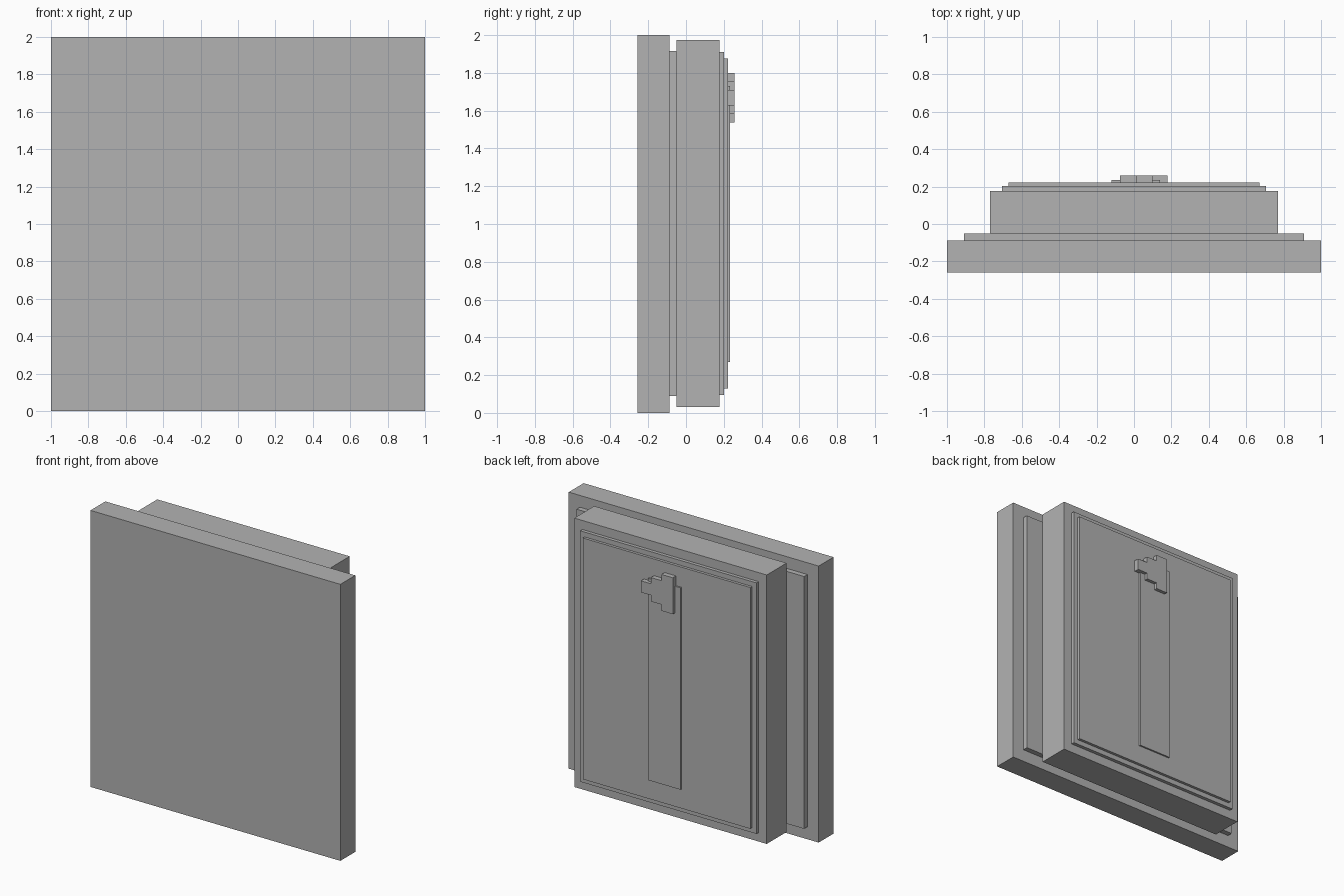
import bpy
import bmesh

cube = bpy.data.objects.get("Cube")
if cube:
    bpy.data.objects.remove(cube, do_unlink=True)

# Single plain grey
grey = bpy.data.materials.new("plain_grey")
grey.use_nodes = True
colour = (0.448, 0.448, 0.448, 1)
grey.diffuse_color = colour
grey.node_tree.nodes["Principled BSDF"].inputs["Base Color"].default_value = colour


def extruded(name, outline, y0, y1):
    """Extrude an (x, z) outline from y0 back to y1."""
    bm = bmesh.new()
    face = bm.faces.new([bm.verts.new((x, y0, z)) for x, z in outline])
    result = bmesh.ops.extrude_face_region(bm, geom=[face])
    moved = [v for v in result["geom"] if isinstance(v, bmesh.types.BMVert)]
    bmesh.ops.translate(bm, verts=moved, vec=(0, y1 - y0, 0))
    bmesh.ops.recalc_face_normals(bm, faces=bm.faces)
    mesh = bpy.data.meshes.new(name)
    bm.to_mesh(mesh)
    bm.free()
    mesh.materials.append(grey)
    obj = bpy.data.objects.new(name, mesh)
    bpy.context.collection.objects.link(obj)
    return obj


def slab(name, x0, x1, y0, y1, z0, z1):
    return extruded(name, [(x0, z0), (x1, z0), (x1, z1), (x0, z1)], y0, y1)


# Stacked slabs, from the front to the back: half width, y range, z range
for name, half, y0, y1, z0, z1 in (
    ("front_slab", 1.0, -0.258, -0.088, 0.0, 2.0),
    ("spacer_plate", 0.91, -0.088, -0.05, 0.09, 1.915),
    ("main_block", 0.77, -0.05, 0.177, 0.03, 1.975),
    ("outer_back_panel", 0.705, 0.177, 0.202, 0.095, 1.91),
    ("inner_back_panel", 0.67, 0.202, 0.222, 0.13, 1.875),
):
    slab(name, -half, half, y0, y1, z0, z1)

# Raised strip down the back
slab("back_strip", -0.12, 0.14, 0.222, 0.234, 0.27, 1.73)

# Stepped clasp, narrowing towards +x
top = [(-0.075, 1.80), (0.015, 1.80), (0.015, 1.755),
       (0.10, 1.755), (0.10, 1.71), (0.18, 1.71)]
middle = 1.6685
bottom = [(x, 2 * middle - z) for x, z in reversed(top)]
extruded("stepped_clasp", top + bottom, 0.222, 0.258)
